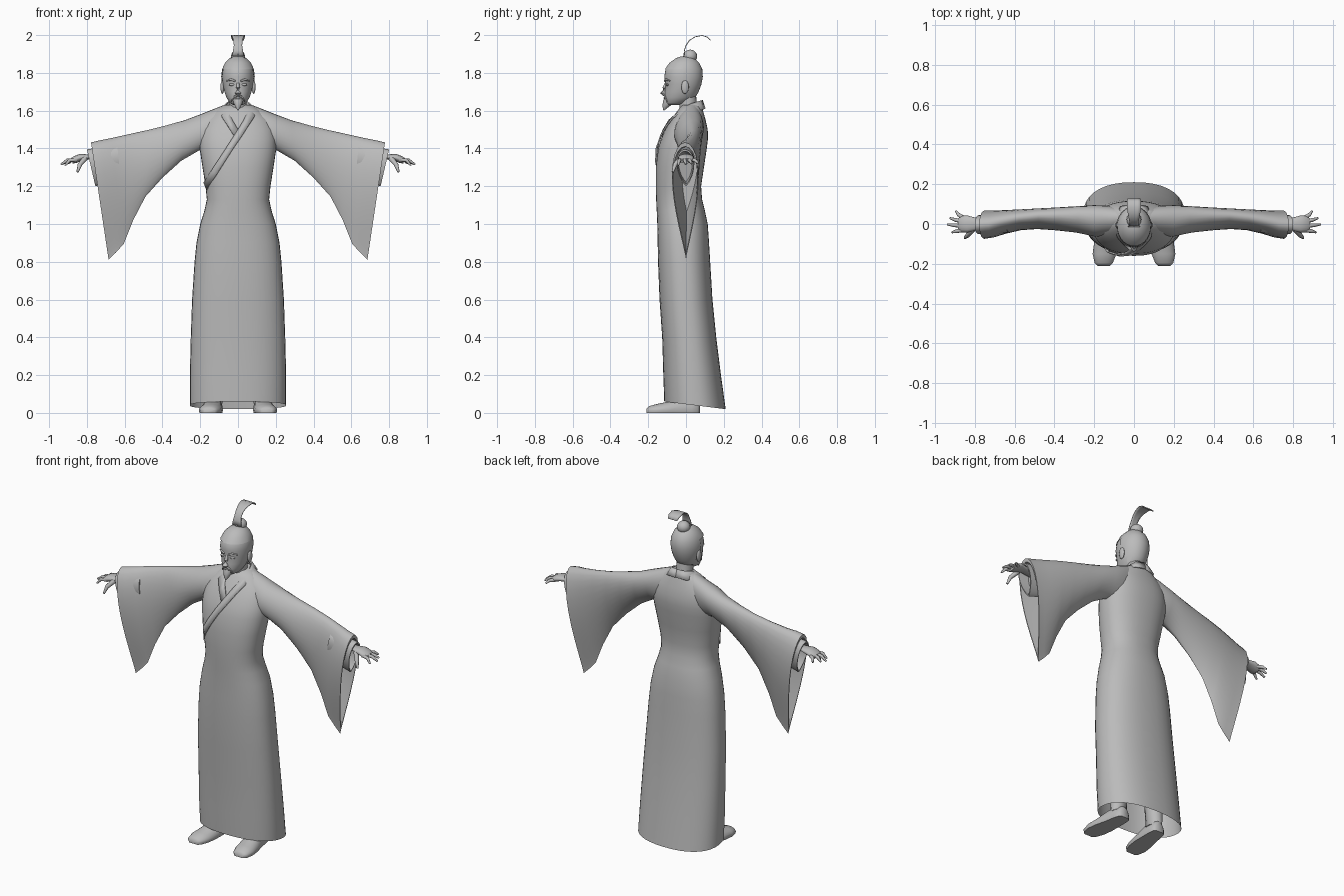
import bpy, bmesh, math
from mathutils import Vector

if "Cube" in bpy.data.objects:
    bpy.data.objects.remove(bpy.data.objects["Cube"])

grey = bpy.data.materials.new("plain_grey")
grey.diffuse_color = (0.5, 0.5, 0.5, 1)
grey.use_nodes = True
grey.node_tree.nodes["Principled BSDF"].inputs["Base Color"].default_value = grey.diffuse_color


def finish(name, bm, angle=50):
    bmesh.ops.recalc_face_normals(bm, faces=bm.faces)
    me = bpy.data.meshes.new(name)
    bm.to_mesh(me)
    bm.free()
    me.materials.append(grey)
    for p in me.polygons:
        p.use_smooth = True
    me.set_sharp_from_angle(angle=math.radians(angle))
    ob = bpy.data.objects.new(name, me)
    bpy.context.collection.objects.link(ob)
    return ob


def loft_bm(rings, start=True, end=True, closed=True):
    bm = bmesh.new()
    vs = [[bm.verts.new(p) for p in r] for r in rings]
    n = len(vs[0])
    for a, b in zip(vs, vs[1:]):
        for i in range(n if closed else n - 1):
            j = (i + 1) % n
            bm.faces.new((a[i], a[j], b[j], b[i]))
    if closed and start:
        bm.faces.new(vs[0])
    if closed and end:
        bm.faces.new(vs[-1])
    return bm


def loft(name, rings, start=True, end=True, closed=True, angle=50):
    return finish(name, loft_bm(rings, start, end, closed), angle)


def oval(z, hw, yf, yb, p=2.0, n=36):
    """Horizontal rounded section between front yf and back yb."""
    yc, hy, out = (yf + yb) / 2, (yb - yf) / 2, []
    for i in range(n):
        c, s = math.cos(2 * math.pi * i / n), math.sin(2 * math.pi * i / n)
        out.append(Vector((math.copysign(abs(c) ** (2 / p), c) * hw,
                           yc + math.copysign(abs(s) ** (2 / p), s) * hy, z)))
    return out


def tube(name, pts, radii, flat=1.0, n=10):
    """Tapered tube along a path; flat squashes it vertically."""
    pts = [Vector(p) for p in pts]
    rings = []
    for k, p in enumerate(pts):
        d = pts[min(k + 1, len(pts) - 1)] - pts[max(k - 1, 0)]
        q = d.to_track_quat('Z', 'Y')
        rings.append([p + q @ Vector((radii[k] * math.cos(2 * math.pi * i / n),
                                      radii[k] * flat * math.sin(2 * math.pi * i / n), 0))
                      for i in range(n)])
    return loft(name, rings)


def ball(name, loc, size):
    bm = bmesh.new()
    bmesh.ops.create_uvsphere(bm, u_segments=16, v_segments=10, radius=1)
    for v in bm.verts:
        v.co = Vector(loc) + Vector([v.co[i] * size[i] for i in range(3)])
    return finish(name, bm)


# Robe body: height, half width, front, back
ROBE = [(0.045, .255, -.115, .21), (.2, .255, -.12, .185), (.4, .25, -.126, .16),
        (.6, .243, -.14, .14), (.8, .23, -.148, .128), (.9, .22, -.15, .122),
        (1.0, .2, -.152, .115), (1.07, .178, -.155, .1), (1.13, .165, -.158, .085),
        (1.2, .172, -.16, .08), (1.3, .188, -.16, .095), (1.4, .203, -.148, .11),
        (1.45, .203, -.132, .116), (1.5, .195, -.11, .115), (1.55, .172, -.08, .104),
        (1.6, .12, -.045, .09), (1.63, .075, -.02, .08)]
POW = 2.3
rings = [oval(*r, p=POW) for r in ROBE]
for v in rings[0]:
    v.z = 0.06 - 0.04 * (v.y + .115) / .325
loft("robe_body", rings, start=False)


def robe_front(x, z, lift=.008):
    """Point on the front of the robe at x, z."""
    for a, b in zip(ROBE, ROBE[1:]):
        if a[0] <= z <= b[0]:
            t = (z - a[0]) / (b[0] - a[0])
            hw, yf, yb = [a[i] + t * (b[i] - a[i]) for i in (1, 2, 3)]
            u = min(abs(x) / hw, .995)
            return Vector((x, (yf + yb) / 2 - (yb - yf) / 2 * (1 - u ** POW) ** (1 / POW) - lift, z))


# Crossed collar; the overlapping side runs down to the waist
upper = [(0, .085, 1.655), (.045, .07, 1.65), (.062, .025, 1.635), (.055, -.03, 1.6),
         (.03, None, 1.55), (0, None, 1.5), (-.045, None, 1.43), (-.09, None, 1.36),
         (-.135, None, 1.29), (-.18, None, 1.22)]
lower = [(0, .1, 1.61), (.065, .088, 1.605), (.098, .025, 1.6), (.085, None, 1.565),
         (.055, None, 1.52), (.02, None, 1.465), (-.025, None, 1.4), (-.07, None, 1.33),
         (-.115, None, 1.26), (-.165, None, 1.18)]
for side, count, lift in ((1, 10, .009), (-1, 6, .004)):
    strips = []
    for a, b in list(zip(upper, lower))[:count]:
        strips.append([Vector((side * x, y, z)) if y is not None else robe_front(side * x, z, lift)
                       for x, y, z in (a, b)])
    ob = loft("collar_left" if side > 0 else "collar_right", strips, closed=False)
    m = ob.modifiers.new("thickness", 'SOLIDIFY')
    m.thickness, m.offset = .008, 0


def sleeve_ring(side, xt, zt, xb, zb, yc, w, e, n=28):
    """Teardrop section hanging from (xt, zt) to (xb, zb)."""
    out = []
    for i in range(n):
        th = 2 * math.pi * i / n
        t = (1 - math.cos(th)) / 2
        y = yc * (1 - t) + w * math.sin(th) * (1 - t) ** e * (1 + .55 * e)
        out.append(Vector((side * (xt + t * (xb - xt)), y, zt + t * (zb - zt))))
    return out


def shrink(ring, f, dx=0):
    c = sum(ring, Vector()) / len(ring)
    return [c + (v - c) * f + Vector((dx, 0, 0)) for v in ring]


SLEEVE = [(.06, 1.635, .1, 1.38, .03, .06, 0), (.12, 1.612, .15, 1.385, .03, .075, 0),
          (.2, 1.58, .205, 1.39, .03, .078, .1), (.28, 1.55, .3, 1.335, .04, .065, .2),
          (.38, 1.522, .4, 1.245, .042, .056, .3), (.48, 1.497, .49, 1.145, .042, .05, .4),
          (.58, 1.475, .555, 1.02, .032, .052, .5), (.67, 1.455, .605, .895, .015, .06, .6),
          (.73, 1.443, .645, .85, .0, .068, .7), (.778, 1.432, .685, .81, -.005, .072, .7)]

# Shoe sections: y, x centre, half width, height
SHOE = [(-.21, .152, .03, .022), (-.195, .152, .046, .036), (-.15, .148, .06, .048),
        (-.09, .14, .06, .06), (-.03, .132, .052, .085), (.03, .127, .047, .085),
        (.06, .125, .04, .075), (.073, .125, .025, .06)]
FINGERS = [(.03, .895, .065, 1.322), (.011, .925, .03, 1.32),
           (-.01, .938, -.002, 1.315), (-.03, .915, -.042, 1.31)]

for s, tag in ((1, "left"), (-1, "right")):
    # Hanging sleeve with an open, hollow mouth
    rings = [sleeve_ring(s, *r) for r in SLEEVE]
    rings += [shrink(rings[-1], .93), shrink(rings[-2], .88), shrink(rings[-4], .8)]
    loft("sleeve_" + tag, rings)
    # Inner sleeve cuff
    cuff = [sleeve_ring(s, .64, 1.42, .62, 1.24, 0, .045, .2),
            sleeve_ring(s, .8, 1.395, .755, 1.2, -.005, .048, .3)]
    cuff += [shrink(cuff[-1], .9), shrink(cuff[-1], .75, -s * .06)]
    loft("inner_cuff_" + tag, cuff)
    # Hand
    tube("palm_" + tag, [(s * .7, 0, 1.345), (s * .79, 0, 1.355), (s * .835, 0, 1.352),
                         (s * .865, 0, 1.34), (s * .88, 0, 1.334)],
         [.03, .03, .042, .042, .032], flat=.45, n=16)
    for k, (by, tx, ty, tz) in enumerate(FINGERS):
        mid = (s * (.86 + tx) / 2 + s * .005, (by + ty) / 2, 1.337)
        tube(f"finger_{k + 1}_{tag}", [(s * .855, by, 1.34), mid, (s * tx, ty, tz)],
             [.0105, .0095, .005], n=8)
    tube("thumb_" + tag, [(s * .81, -.025, 1.347), (s * .837, -.058, 1.315), (s * .85, -.07, 1.275)],
         [.015, .012, .006], n=8)
    # Shoe with flat sole, and leg
    rings = []
    for y, xc, hw, h in SHOE:
        ring = [Vector((s * (xc + hw * math.cos(math.pi * i / 10)), y,
                        .012 + (h - .012) * math.sin(math.pi * i / 10))) for i in range(11)]
        ring += [Vector((s * (xc - hw * .93), y, 0)), Vector((s * (xc + hw * .93), y, 0))]
        rings.append(ring)
    loft("shoe_" + tag, rings)
    tube("leg_" + tag, [(s * .126, .02, .05), (s * .12, .02, .3), (s * .11, .01, .6)],
         [.045, .055, .07], n=14)
    # Ear, eye, brow, moustache
    ball("ear_" + tag, (s * .083, -.005, 1.725), (.01, .02, .036))
    ball("eye_" + tag, (s * .032, -.098, 1.738), (.017, .009, .007))
    tube("brow_" + tag, [(s * .014, -.112, 1.757), (s * .036, -.105, 1.765), (s * .06, -.085, 1.758)],
         [.005, .006, .003], n=8)
    tube("moustache_" + tag, [(0, -.114, 1.681), (s * .02, -.112, 1.674), (s * .036, -.1, 1.648)],
         [.005, .005, .002], n=8)

# Head and neck
HEAD = [(1.63, .025, -.1, -.04), (1.642, .045, -.11, .01), (1.67, .061, -.113, .045),
        (1.7, .072, -.112, .063), (1.74, .08, -.108, .078), (1.78, .085, -.115, .085),
        (1.82, .08, -.108, .082), (1.85, .065, -.085, .066), (1.875, .04, -.05, .042),
        (1.885, .015, -.02, .018)]
loft("head", [oval(*r) for r in HEAD])
tube("neck", [(0, .02, 1.55), (0, .012, 1.62), (0, .005, 1.7)], [.052, .046, .047], n=20)
tube("nose", [(0, -.103, 1.752), (0, -.115, 1.72), (0, -.122, 1.694), (0, -.112, 1.683)],
     [.006, .01, .016, .01], n=10)
tube("mouth", [(-.018, -.108, 1.664), (0, -.114, 1.666), (.018, -.108, 1.664)], [.003, .005, .003], n=8)
tube("beard", [(0, -.09, 1.66), (0, -.1, 1.64), (0, -.112, 1.62), (0, -.118, 1.6)],
     [.026, .024, .014, .002], n=12)

# Hair shell above the hairline and behind the ears
bm = loft_bm([oval(z + (.003 if z > 1.84 else 0), hw + .004, yf - .003, yb + .004)
              for z, hw, yf, yb in HEAD], start=False)
cut = []
for f in bm.faces:
    c = f.calc_center_median()
    if (c.z < 1.82 and c.y < -.02) or (c.z < 1.73 and c.y < .015) or c.z < 1.65:
        cut.append(f)
bmesh.ops.delete(bm, geom=cut, context='FACES')
finish("hair", bm)

# Topknot, its tie and the ribbon curling back
ball("topknot", (0, .022, 1.888), (.037, .037, .035))
tube("topknot_tie", [(0, .02, 1.865), (0, .021, 1.88)], [.034, .03], n=16)
RIBBON = [(-.012, 1.89, .03), (-.008, 1.92, .026), (.0, 1.945, .022), (.018, 1.972, .024),
          (.048, 1.991, .03), (.085, 1.998, .036), (.112, 1.99, .036), (.13, 1.972, .03)]
ob = loft("ribbon", [[Vector((w * k, y, z)) for k in (-1, -.5, 0, .5, 1)] for y, z, w in RIBBON],
          closed=False)
m = ob.modifiers.new("thickness", 'SOLIDIFY')
m.thickness, m.offset = .004, 0
